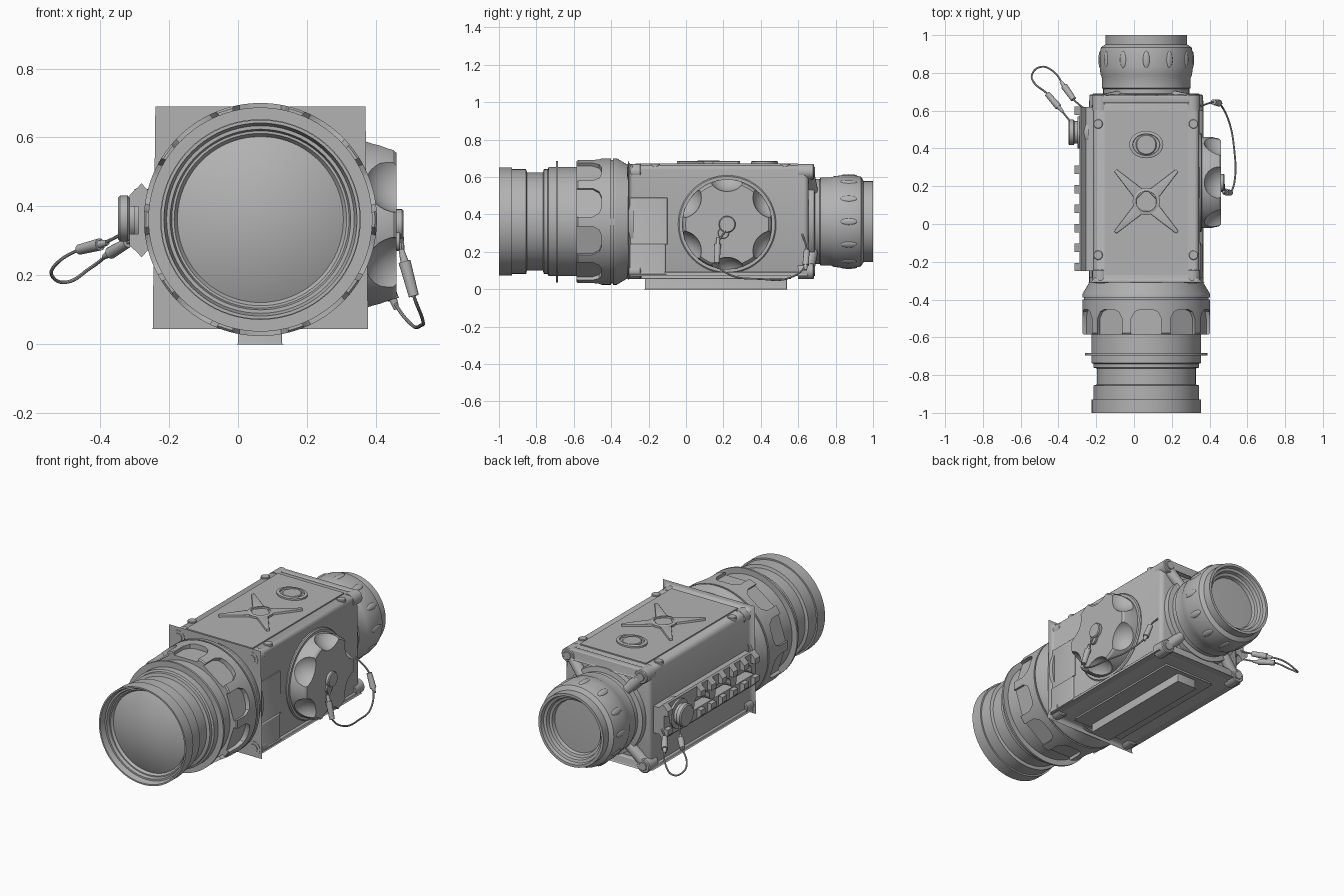
import bpy, bmesh, math
from mathutils import Vector, Matrix

old = bpy.data.objects.get("Cube")
if old:
    bpy.data.objects.remove(old)

grey = bpy.data.materials.new("matte_grey")
grey.use_nodes = True
tone = (0.45, 0.45, 0.45, 1)
grey.diffuse_color = tone
grey.node_tree.nodes["Principled BSDF"].inputs["Base Color"].default_value = tone

CX, CZ = 0.065, 0.362          # optical axis


def finish(name, bm, bevel=0, segments=3):
    bmesh.ops.remove_doubles(bm, verts=bm.verts, dist=1e-5)
    if bevel:
        sharp = [e for e in bm.edges if len(e.link_faces) == 2 and e.calc_face_angle() > 0.6]
        bmesh.ops.bevel(bm, geom=sharp, offset=bevel, segments=segments, profile=0.5, affect='EDGES')
    bmesh.ops.recalc_face_normals(bm, faces=bm.faces)
    mesh = bpy.data.meshes.new(name)
    bm.to_mesh(mesh)
    bm.free()
    ob = bpy.data.objects.new(name, mesh)
    bpy.context.collection.objects.link(ob)
    return style(ob)


def style(ob):
    ob.data.materials.clear()
    ob.data.materials.append(grey)
    for p in ob.data.polygons:
        p.use_smooth = True
    ob.data.set_sharp_from_angle(angle=math.radians(32))
    return ob


def place(axis, a, u, v):
    return {'x': (a, u, v), 'y': (u, a, v), 'z': (u, v, a)}[axis]


def lathe(name, profile, axis='y', centre=(CX, CZ), segs=80, squash=1):
    """Turn (radius, position) points about an axis."""
    bm = bmesh.new()
    rings = []
    for r, a in profile:
        rings.append([bm.verts.new(place(axis, a,
                      centre[0] + r * math.cos(2 * math.pi * i / segs),
                      centre[1] + r * squash * math.sin(2 * math.pi * i / segs))) for i in range(segs)])
    for p, q in zip(rings, rings[1:]):
        for i in range(segs):
            j = (i + 1) % segs
            bm.faces.new((p[i], p[j], q[j], q[i]))
    return finish(name, bm)


def prism(name, outline, axis, lo, hi, bevel=0):
    bm = bmesh.new()
    ends = [[bm.verts.new(place(axis, a, u, v)) for u, v in outline] for a in (lo, hi)]
    bm.faces.new(ends[0])
    bm.faces.new(ends[1])
    n = len(outline)
    for i in range(n):
        j = (i + 1) % n
        bm.faces.new((ends[0][i], ends[0][j], ends[1][j], ends[1][i]))
    return finish(name, bm, bevel)


def box(name, lo, hi, bevel=0):
    return prism(name, [(lo[0], lo[1]), (hi[0], lo[1]), (hi[0], hi[1]), (lo[0], hi[1])], 'z', lo[2], hi[2], bevel)


def disc(name, axis, centre, r, lo, hi, chamfer=0.005, segs=32):
    return lathe(name, [(0, lo), (r, lo), (r, hi - chamfer), (r - chamfer, hi), (0, hi)], axis, centre, segs)


def rod(name, p, q, r1, r2, segs=16):
    p, q = Vector(p), Vector(q)
    bm = bmesh.new()
    turn = (q - p).to_track_quat('Z', 'Y').to_matrix().to_4x4()
    bmesh.ops.create_cone(bm, cap_ends=True, segments=segs, radius1=r1, radius2=r2,
                          depth=(q - p).length, matrix=Matrix.Translation((p + q) / 2) @ turn)
    return finish(name, bm)


def cut(ob, cutters):
    for c in cutters:
        c.hide_render = True
        mod = ob.modifiers.new("cut", 'BOOLEAN')
        mod.object = c
        mod.solver = 'EXACT'
    graph = bpy.context.evaluated_depsgraph_get()
    ob.data = bpy.data.meshes.new_from_object(ob.evaluated_get(graph))
    ob.modifiers.clear()
    for c in cutters:
        bpy.data.objects.remove(c)
    style(ob)


def cord(name, points):
    curve = bpy.data.curves.new(name, 'CURVE')
    curve.dimensions = '3D'
    curve.bevel_depth = 0.005
    curve.bevel_resolution = 2
    s = curve.splines.new('BEZIER')
    s.bezier_points.add(len(points) - 1)
    for b, co in zip(s.bezier_points, points):
        b.co = co
        b.handle_left_type = b.handle_right_type = 'AUTO'
    tmp = bpy.data.objects.new(name + "_path", curve)
    bpy.context.collection.objects.link(tmp)
    mesh = bpy.data.meshes.new_from_object(tmp.evaluated_get(bpy.context.evaluated_depsgraph_get()))
    bpy.data.objects.remove(tmp)
    ob = bpy.data.objects.new(name, mesh)
    bpy.context.collection.objects.link(ob)
    style(ob)


# Objective tube, with stepped rim, and domed lens
lathe("objective_tube", [(0.24, -0.93), (0.25, -0.945), (0.257, -0.945), (0.262, -0.965), (0.272, -0.965),
      (0.28, -1), (0.289, -1), (0.289, -0.93), (0.28, -0.93), (0.28, -0.855), (0.262, -0.85),
      (0.262, -0.765), (0.28, -0.76), (0.28, -0.74), (0.291, -0.735), (0.291, -0.55)])
dome = [(0.243 * math.sin(t * math.pi / 20), -0.93 - 0.055 * math.cos(t * math.pi / 20) ** 2) for t in range(11)]
lathe("objective_lens", dome)
lathe("thin_flange", [(0.28, -0.696), (0.325, -0.696), (0.325, -0.684), (0.28, -0.684)])

# Focus ring with ten finger pockets
ring = lathe("focus_ring", [(0, -0.585), (0.332, -0.585), (0.338, -0.578), (0.338, -0.40), (0.33, -0.40),
             (0.33, -0.39), (0.338, -0.39), (0.338, -0.37), (0.302, -0.31), (0.302, -0.28), (0, -0.28)], segs=120)
pockets = []
for i in range(10):
    p = prism("pocket", [(-0.08, -0.7), (0.08, -0.7), (0.08, -0.5), (0.06, -0.464), (0.03, -0.452),
              (-0.03, -0.452), (-0.06, -0.464), (-0.08, -0.5)], 'z', 0.308, 0.4)
    p.matrix_world = Matrix.Translation((CX, 0, CZ)) @ Matrix.Rotation(i * math.pi / 5, 4, 'Y')
    pockets.append(p)
bpy.context.view_layer.update()
cut(ring, pockets)

# Main housing
prism("main_body", [(-0.222, 0.07), (0.352, 0.07), (0.345, 0.665), (-0.215, 0.665)], 'y', -0.31, 0.655, 0.025)
for x0, x1 in ((-0.232, -0.20), (0.33, 0.362)):
    box("lower_flange", (x0, -0.30, 0.07), (x1, 0.65, 0.092), 0.005)
box("side_step", (0.33, -0.30, 0.08), (0.36, -0.11, 0.24), 0.006)
box("side_pad", (0.33, -0.30, 0.24), (0.353, -0.10, 0.49), 0.003)
box("rear_top_lip", (-0.19, 0.64, 0.61), (0.32, 0.68, 0.668), 0.006)
box("rear_bottom_lip", (-0.19, 0.64, 0.072), (0.32, 0.68, 0.12), 0.006)
box("base_foot", (0.0, -0.22, 0.0), (0.128, 0.54, 0.09), 0.004)
box("base_plate", (-0.10, -0.24, 0.055), (0.23, 0.56, 0.08), 0.006)

# Corner lugs, screws and rear ribs
for x, z in ((-0.178, 0.628), (0.308, 0.628), (-0.194, 0.096), (0.322, 0.096)):
    for lo, hi, face in ((-0.312, -0.24, -0.316), (0.60, 0.685, 0.69)):
        disc("corner_lug", 'y', (x, z), 0.042, lo, hi)
        disc("lug_screw", 'y', (x, z), 0.025, min(face, lo), max(face, hi), 0.002, 24)
    rod("rear_rib", (x, 0.65, z), (CX + (x - CX) * 0.62, 0.675, CZ + (z - CZ) * 0.62), 0.035, 0.03)
for x in (-0.19, 0.315):
    for y in (-0.165, 0.53):
        disc("cover_screw", 'z', (x, y), 0.025, 0.63, 0.672, 0.003, 20)

# Top cover with oval button and cross pad
box("top_cover", (-0.155, -0.27, 0.66), (0.285, 0.60, 0.672))
lathe("oval_rim", [(0.09, 0.66), (0.09, 0.682), (0.083, 0.685), (0.072, 0.685), (0.07, 0.676), (0, 0.676)],
      'z', (CX, 0.42), 40, 0.8)
disc("oval_button", 'z', (CX, 0.42), 0.055, 0.67, 0.683).scale = (1, 1, 1)
lathe("pad_ring", [(0.072, 0.66), (0.072, 0.684), (0.055, 0.688), (0.052, 0.68), (0, 0.68)], 'z', (CX, 0.12), 40)
for i in range(4):
    a = math.pi / 4 + i * math.pi / 2
    arm = prism("pad_arm", [(0.045, -0.034), (0.232, -0.009), (0.232, 0.009), (0.045, 0.034)], 'z', 0.66, 0.685, 0.003)
    arm.matrix_world = Matrix.Translation((CX, 0.12, 0)) @ Matrix.Rotation(a, 4, 'Z')

# Eyepiece with grip studs
lathe("eyepiece", [(0.26, 0.64), (0.256, 0.685), (0.228, 0.69), (0.228, 0.715), (0.235, 0.72), (0.235, 0.775),
      (0.242, 0.79), (0.247, 0.83), (0.247, 0.90), (0.24, 0.935), (0.225, 0.945), (0.216, 0.95), (0.216, 1.0),
      (0.2, 1.0), (0.195, 0.98), (0.18, 0.975), (0.175, 0.955), (0.16, 0.95), (0.155, 0.93), (0, 0.935)])
for i in range(12):
    bm = bmesh.new()
    bmesh.ops.create_uvsphere(bm, u_segments=16, v_segments=10, radius=1)
    bmesh.ops.scale(bm, vec=(0.018, 0.045, 0.008), verts=bm.verts)
    stud = finish("grip_stud", bm)
    a = i * math.pi / 6
    stud.matrix_world = Matrix.Translation((CX, 0.87, CZ)) @ Matrix.Rotation(a, 4, 'Y') @ Matrix.Translation((0, 0, 0.245))

# Battery cap with six scooped grips
CAP = (0.22, 0.347)
disc("cap_collar", 'x', CAP, 0.262, 0.33, 0.36, 0.006, 64)
cap = lathe("battery_cap", [(0, 0.34), (0.241, 0.34), (0.241, 0.41), (0.232, 0.45), (0.222, 0.46), (0, 0.46)], 'x', CAP, 96)
scoops = []
for i in range(6):
    a = math.pi / 2 + i * math.pi / 3
    bm = bmesh.new()
    bmesh.ops.create_uvsphere(bm, u_segments=32, v_segments=20, radius=0.11,
        matrix=Matrix.Translation((0.472, CAP[0] + 0.285 * math.cos(a), CAP[1] + 0.285 * math.sin(a))))
    scoops.append(finish("scoop", bm))
cut(cap, scoops)
disc("cap_button", 'x', CAP, 0.045, 0.45, 0.48)

# Side accessory rail with slots and teeth
rail = prism("side_rail", [(-0.20, 0.28), (-0.255, 0.28), (-0.28, 0.252), (-0.288, 0.262), (-0.288, 0.458),
             (-0.28, 0.467), (-0.255, 0.44), (-0.20, 0.44)], 'y', -0.25, 0.62)
cut(rail, [box("slot", (-0.32, y - 0.07, 0.325), (-0.25, y + 0.07, 0.395), 0.03) for y in (-0.14, 0.06, 0.26)])
for y in [-0.228 + 0.103 * i for i in range(6)] + [0.6]:
    for s in (-1, 1):
        prism("rail_tooth", [(-0.28, 0.36 + s * 0.106), (-0.315, 0.36 + s * 0.072), (-0.315, 0.36 + s * 0.04),
              (-0.28, 0.36 + s * 0.04)], 'y', y - 0.022, y + 0.022)

# Connector cap on the rail
PLUG = (0.485, 0.365)
lathe("connector_cap", [(0, -0.24), (0.085, -0.24), (0.085, -0.30), (0.06, -0.30), (0.06, -0.315), (0.067, -0.32),
      (0.067, -0.342), (0.06, -0.348), (0, -0.348)], 'x', PLUG, 40)

# Lanyards with crimped ends
left = [(-0.335, 0.54, 0.32), (-0.40, 0.62, 0.29), (-0.46, 0.69, 0.275), (-0.53, 0.75, 0.23), (-0.54, 0.79, 0.20),
        (-0.50, 0.83, 0.18), (-0.43, 0.81, 0.22), (-0.37, 0.73, 0.265), (-0.32, 0.66, 0.295), (-0.25, 0.60, 0.32)]
right = [(0.475, 0.215, 0.32), (0.483, 0.17, 0.24), (0.51, 0.165, 0.14), (0.533, 0.23, 0.08), (0.53, 0.40, 0.055),
         (0.50, 0.55, 0.06), (0.45, 0.64, 0.13), (0.42, 0.645, 0.21), (0.34, 0.62, 0.30)]
for side, path, crimps in (("left", left, (1, 7)), ("right", right, (1, 6))):
    cord(side + "_lanyard", path)
    for k in crimps:
        a, b = Vector(path[k]), Vector(path[k + 1])
        rod(side + "_crimp", a, b, 0.018, 0.015)
        rod(side + "_crimp_tip", a, a + (a - b) * 0.35, 0.012, 0.008)
disc("cap_tether_tab", 'x', (0.2, 0.30), 0.03, 0.46, 0.472, 0.003, 20)
